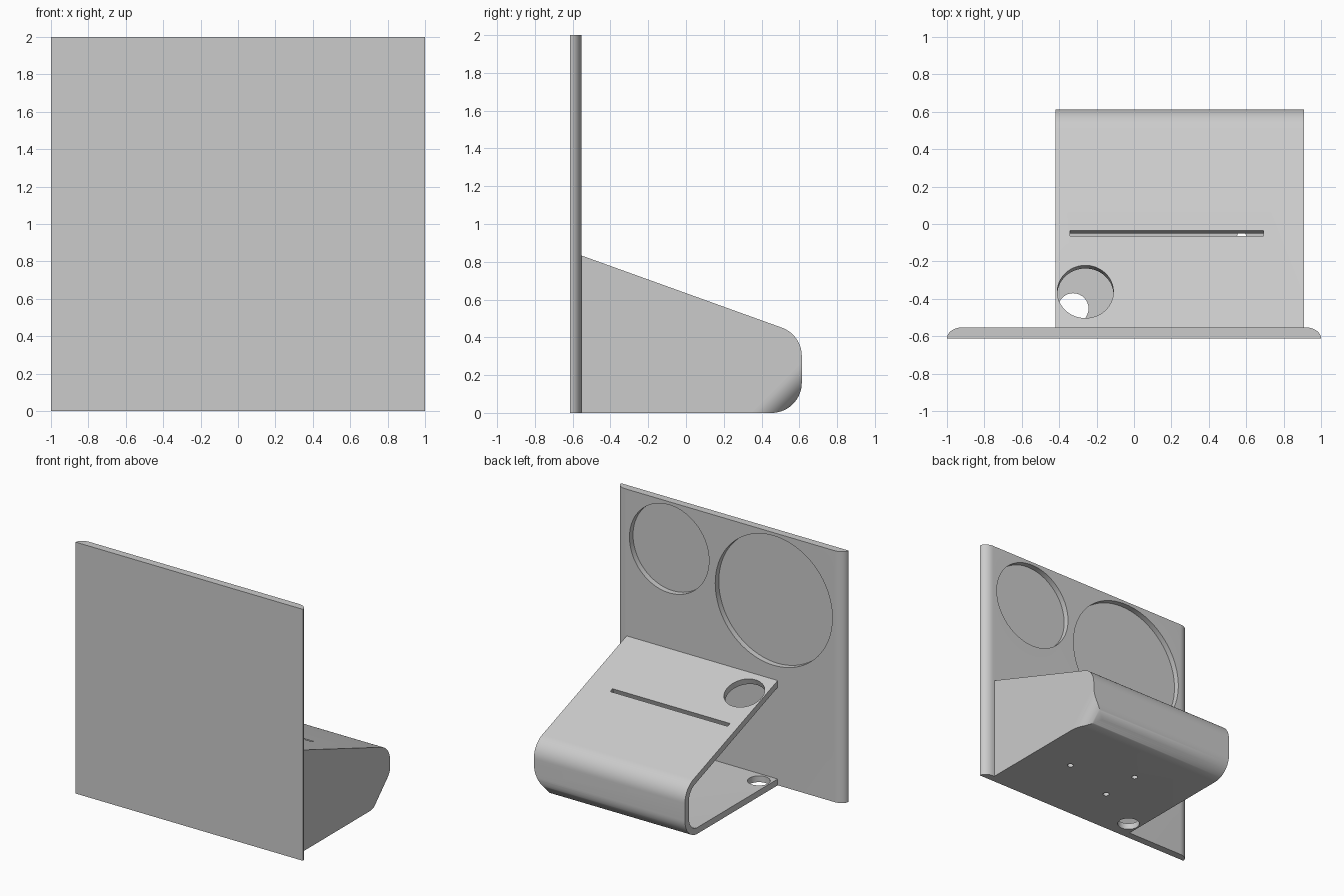
import bpy, bmesh
from math import sin, cos, tan, pi, atan
from mathutils import Matrix, Vector

cube = bpy.data.objects.get("Cube")
if cube:
    bpy.data.objects.remove(cube, do_unlink=True)

grey = bpy.data.materials.new("light_grey")
grey.use_nodes = True
grey.diffuse_color = (0.6, 0.6, 0.6, 1)
grey.node_tree.nodes["Principled BSDF"].inputs["Base Color"].default_value = grey.diffuse_color

X, Y, Z = Vector((1, 0, 0)), Vector((0, 1, 0)), Vector((0, 0, 1))


def prism(name, pts, u, v, low, high, origin=(0, 0, 0)):
    """Extrude a 2D outline in the u/v plane along u x v from low to high."""
    w = u.cross(v)
    bm = bmesh.new()
    base = [bm.verts.new(Vector(origin) + u * a + v * b + w * low) for a, b in pts]
    face = bm.faces.new(base)
    ext = bmesh.ops.extrude_face_region(bm, geom=[face])
    tops = [g for g in ext["geom"] if isinstance(g, bmesh.types.BMVert)]
    bmesh.ops.translate(bm, verts=tops, vec=w * (high - low))
    bmesh.ops.recalc_face_normals(bm, faces=bm.faces)
    mesh = bpy.data.meshes.new(name)
    bm.to_mesh(mesh)
    bm.free()
    mesh.materials.append(grey)
    obj = bpy.data.objects.new(name, mesh)
    bpy.context.collection.objects.link(obj)
    return obj


def arc(cx, cy, rx, ry, start, end, n):
    steps = [start + (end - start) * i / n for i in range(n + 1)]
    return [(cx + rx * cos(t), cy + ry * sin(t)) for t in steps]


def circle(r, n=64):
    return arc(0, 0, r, r, 0, 2 * pi, n)[:-1]


def cut(target, cutter):
    cutter.hide_render = True
    mod = target.modifiers.new("cut", 'BOOLEAN')
    mod.operation = 'DIFFERENCE'
    mod.solver = 'EXACT'
    mod.object = cutter
    bpy.ops.object.select_all(action='DESELECT')
    bpy.context.view_layer.objects.active = target
    target.select_set(True)
    bpy.ops.object.modifier_apply(modifier=mod.name)
    bpy.data.objects.remove(cutter, do_unlink=True)


def smooth(obj):
    bpy.ops.object.select_all(action='DESELECT')
    bpy.context.view_layer.objects.active = obj
    obj.select_set(True)
    bpy.ops.object.shade_smooth_by_angle(angle=0.5)


# Upright plate with rounded rear side edges
FRONT, REAR = -0.613, -0.553
right_edge = arc(0.92, FRONT, 0.08, REAR - FRONT, 0, pi / 2, 12)
left_edge = [(-x, y) for x, y in reversed(right_edge)]
plate = prism("front_plate", right_edge + left_edge, X, Y, 0, 2)

# Two round pockets in the rear of the plate
for cx, cz, r in ((-0.385, 1.46, 0.515), (0.535, 1.625, 0.35)):
    cut(plate, prism("pocket_cutter", circle(r, 96), Z, X, -0.045, 0.1, (cx, REAR, cz)))
smooth(plate)

# Sloped housing profile in the y/z plane, inset by t
SLOPE = atan(0.36)
BACK, THICK, RADIUS = 0.613, 0.05, 0.16


def top_z(y):
    return 0.833 - 0.36 * (y - REAR)


def profile(t, start):
    r = RADIUS - t
    cy = BACK - RADIUS
    # centre of the upper bend sits one radius below the slope
    cz = top_z(cy) - RADIUS / cos(SLOPE)
    pts = [(start, t)]
    pts += arc(cy, RADIUS, r, r, -pi / 2, 0, 16)
    pts += arc(cy, cz, r, r, 0, pi / 2 - SLOPE, 14)
    pts.append((start, top_z(start) - t / cos(SLOPE)))
    return pts


LEFT, RIGHT = 0.91, -0.42
housing = prism("sloped_housing", profile(0, -0.585), Y, Z, RIGHT, LEFT)
cut(housing, prism("hollow_cutter", profile(THICK, -0.7), Y, Z, RIGHT - 0.1, LEFT - THICK))

# Rounded lower rear corner at the closed end
diag = (Y - Z).normalized()
corner_u = (BACK - RADIUS - RADIUS) / 2 ** 0.5 + RADIUS
R = 0.12
fillet = arc(LEFT - R, corner_u - R, R, R, 0, pi / 2, 16)
fillet += [(LEFT - R, corner_u + 0.1), (LEFT + 0.1, corner_u + 0.1), (LEFT + 0.1, corner_u - R)]
cut(housing, prism("corner_cutter", fillet, X, diag, -1, 1))

# Cable hole and slot, square to the slope
along = Vector((0, cos(SLOPE), -sin(SLOPE)))
cut(housing, prism("cable_hole_cutter", circle(0.15), X, along, -0.1, 0.1,
                   (-0.26, -0.362, top_z(-0.362))))
w, h = 0.517, 0.016
slot = [(-w, -h), (w, -h), (w, h), (-w, h)]
cut(housing, prism("slot_cutter", slot, X, along, -0.1, 0.1, (0.175, -0.05, top_z(-0.05))))

# Floor cable hole and three screw holes
for x, y, r in ((-0.325, -0.452, 0.082), (0.575, -0.06, 0.023),
                (0.09, 0.115, 0.023), (0.09, -0.22, 0.023)):
    cut(housing, prism("floor_hole_cutter", circle(r, 32), X, Y, -0.1, 0.1, (x, y, 0)))
smooth(housing)
